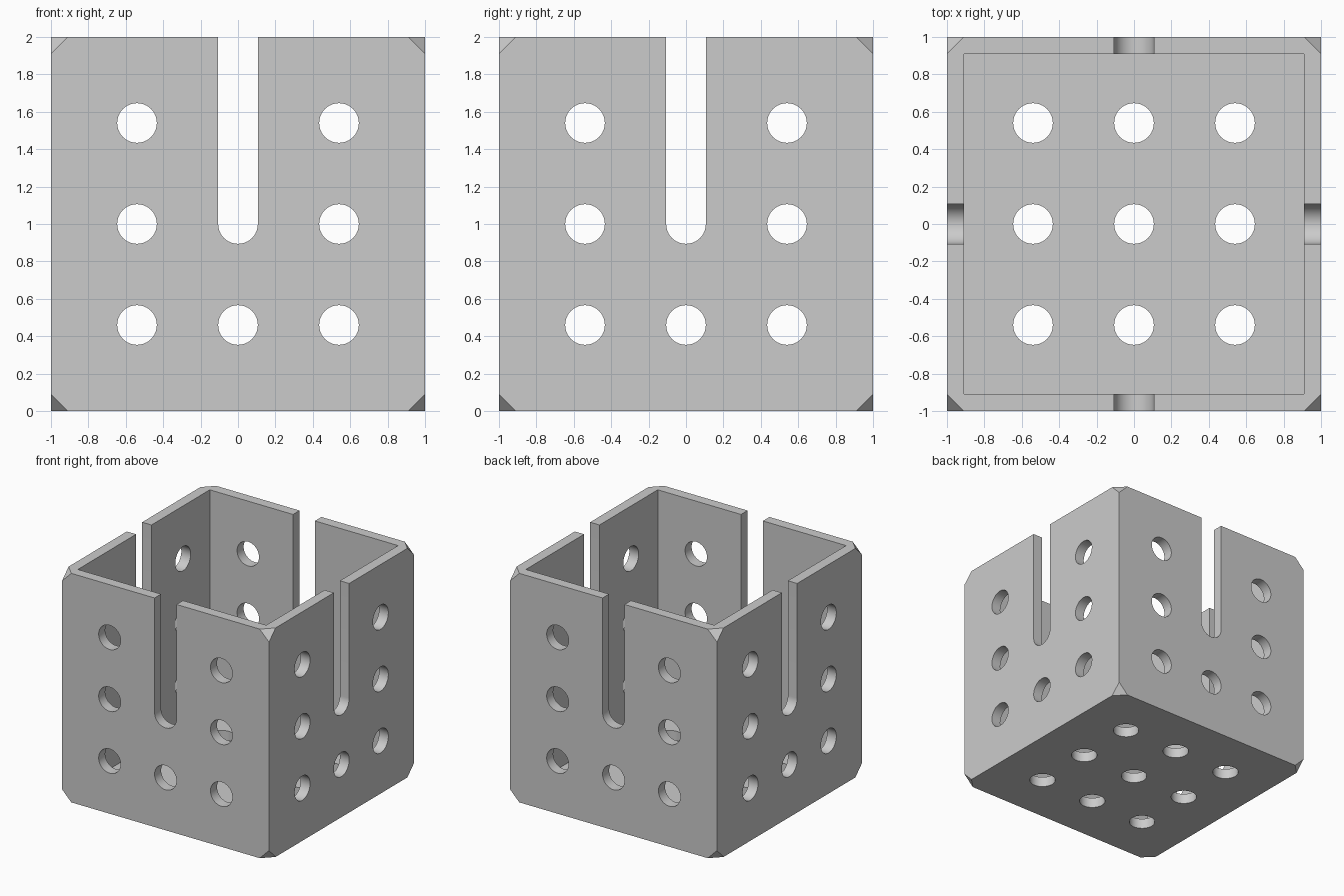
import bpy, bmesh
from math import cos, sin, pi
from mathutils import Vector
from itertools import product

WALL = 0.09      # wall thickness and corner chamfer
RADIUS = 0.106   # hole radius and half slot width
PITCH = 0.54     # hole spacing
SIDES = 48

if "Cube" in bpy.data.objects:
    bpy.data.objects.remove(bpy.data.objects["Cube"], do_unlink=True)

grey = bpy.data.materials.new("mid grey")
grey.use_nodes = True
grey.diffuse_color = (0.6, 0.6, 0.6, 1)
grey.node_tree.nodes["Principled BSDF"].inputs["Base Color"].default_value = (0.6, 0.6, 0.6, 1)


def make_object(name, bm):
    bmesh.ops.recalc_face_normals(bm, faces=bm.faces)
    mesh = bpy.data.meshes.new(name)
    bm.to_mesh(mesh)
    bm.free()
    mesh.materials.append(grey)
    obj = bpy.data.objects.new(name, mesh)
    bpy.context.collection.objects.link(obj)
    return obj


def cube(bm, size, centre):
    made = bmesh.ops.create_cube(bm, size=size)
    bmesh.ops.translate(bm, verts=made["verts"], vec=centre)


def hole(u, v):
    return [(u + RADIUS * cos(2 * pi * i / SIDES), v + RADIUS * sin(2 * pi * i / SIDES))
            for i in range(SIDES)]


def slot():
    half = SIDES // 2
    arc = [(RADIUS * cos(pi + pi * i / half), 1 + RADIUS * sin(pi + pi * i / half))
           for i in range(half + 1)]
    return arc + [(RADIUS, 2.2), (-RADIUS, 2.2)]


def prism(bm, profile, place, start, end):
    """Extrude a flat profile between two depths along an axis."""
    face = bm.faces.new([bm.verts.new(place(u, v, start)) for u, v in profile])
    ext = bmesh.ops.extrude_face_region(bm, geom=[face])
    verts = [g for g in ext["geom"] if isinstance(g, bmesh.types.BMVert)]
    shift = Vector(place(0, 0, end)) - Vector(place(0, 0, start))
    bmesh.ops.translate(bm, verts=verts, vec=shift)


# Solid block with its eight corners chamfered
bm = bmesh.new()
cube(bm, 2, (0, 0, 1))
for signs in product((-1, 1), repeat=3):
    normal = Vector(signs)
    corner = normal + Vector((0, 0, 1))
    cut = bmesh.ops.bisect_plane(
        bm, geom=bm.verts[:] + bm.edges[:] + bm.faces[:], dist=1e-6,
        plane_co=corner - Vector((signs[0] * WALL, 0, 0)), plane_no=normal, clear_outer=True)
    edges = [g for g in cut["geom_cut"] if isinstance(g, bmesh.types.BMEdge)]
    bmesh.ops.contextual_create(bm, geom=edges)
box = make_object("slotted_open_box", bm)

# Cavity, open at the top
bm = bmesh.new()
cube(bm, 2 - 2 * WALL, (0, 0, 1))
for v in bm.verts:
    v.co.z = WALL if v.co.z < 1 else 2.3
cutters = [make_object("cavity_cutter", bm)]

# Holes and slots through the opposite walls
steps = (-PITCH, 0, PITCH)
wall_profiles = [hole(u, 1 + v) for u in steps for v in steps if u or v < 0]
wall_profiles.append(slot())
for name, place in (("front_back_cutter", lambda u, v, d: (u, d, v)),
                    ("left_right_cutter", lambda u, v, d: (d, u, v))):
    bm = bmesh.new()
    for profile in wall_profiles:
        prism(bm, profile, place, -1.2, 1.2)
    cutters.append(make_object(name, bm))

# Holes through the floor
bm = bmesh.new()
for u, v in product(steps, repeat=2):
    prism(bm, hole(u, v), lambda a, b, d: (a, b, d), -0.2, 0.25)
cutters.append(make_object("floor_cutter", bm))

# Cut everything and remove the cutters
bpy.ops.object.select_all(action="DESELECT")
bpy.context.view_layer.objects.active = box
box.select_set(True)
for cutter in cutters:
    cutter.hide_render = True
    mod = box.modifiers.new(cutter.name, "BOOLEAN")
    mod.operation = "DIFFERENCE"
    mod.solver = "EXACT"
    mod.object = cutter
    bpy.ops.object.modifier_apply(modifier=mod.name)
    bpy.data.objects.remove(cutter, do_unlink=True)

bpy.ops.object.shade_smooth_by_angle(angle=pi / 6)
